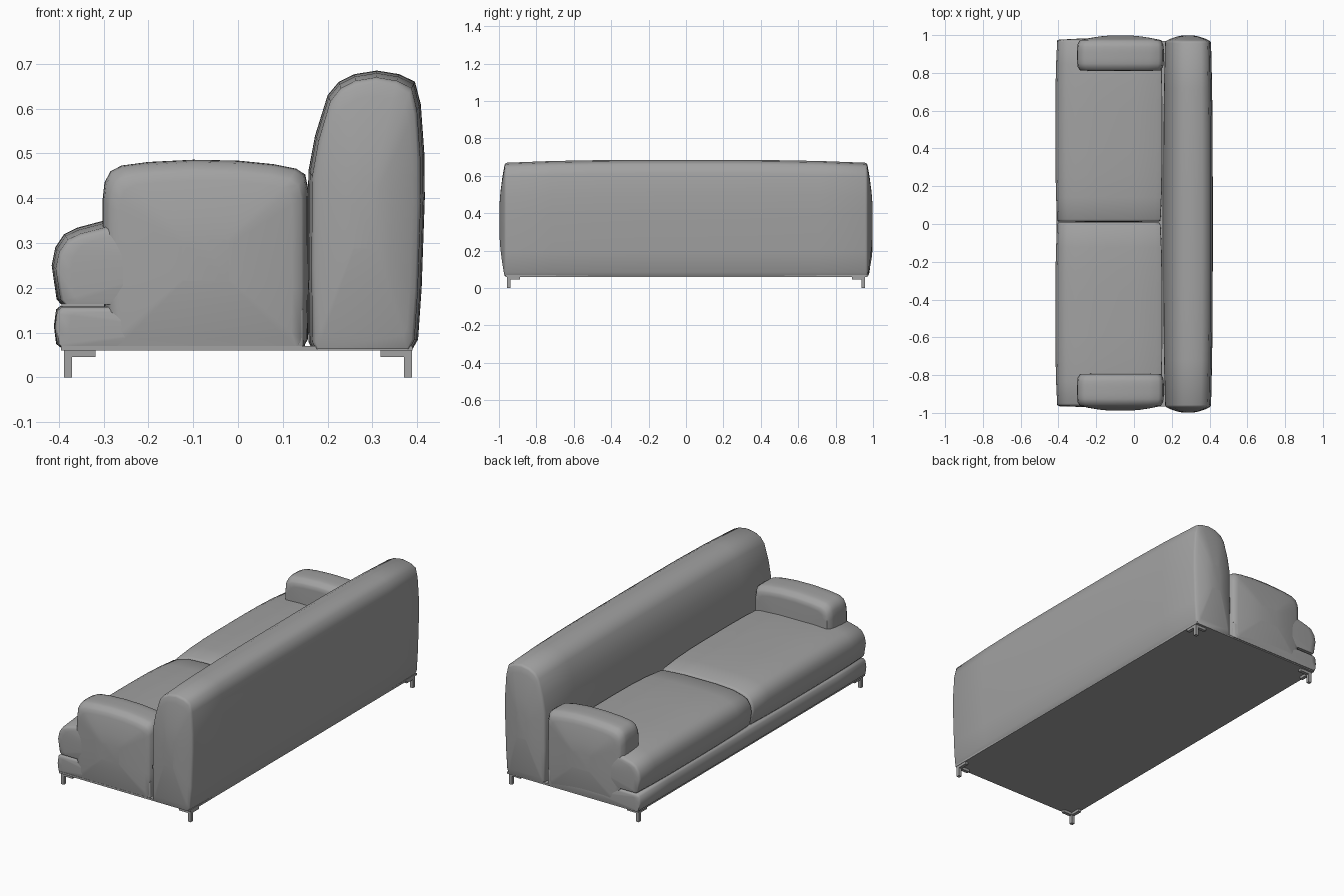
import bpy, bmesh, math

if "Cube" in bpy.data.objects:
    bpy.data.objects.remove(bpy.data.objects["Cube"])


def material(name, rgb):
    m = bpy.data.materials.new(name)
    m.use_nodes = True
    m.diffuse_color = (*rgb, 1)
    m.node_tree.nodes["Principled BSDF"].inputs["Base Color"].default_value = (*rgb, 1)
    return m


GREY = material("grey", (0.36, 0.36, 0.36))


def finish(name, bm, smooth=True):
    bmesh.ops.recalc_face_normals(bm, faces=bm.faces)
    me = bpy.data.meshes.new(name)
    bm.to_mesh(me)
    bm.free()
    ob = bpy.data.objects.new(name, me)
    bpy.context.collection.objects.link(ob)
    me.materials.append(GREY)
    if smooth:
        bpy.ops.object.select_all(action="DESELECT")
        ob.select_set(True)
        bpy.context.view_layer.objects.active = ob
        bpy.ops.object.shade_smooth_by_angle(angle=math.radians(50))
    return ob


def pillow(name, profile, y0, y1, puff0, puff1, edge=0.012, sag=0.015):
    """Sweep an x-z profile along y, with rounded rims and end faces that puff outwards."""
    xs, zs = [p[0] for p in profile], [p[1] for p in profile]
    cx, cz = (min(xs) + max(xs)) / 2, (min(zs) + max(zs)) / 2
    hx, hz = (max(xs) - min(xs)) / 2, (max(zs) - min(zs)) / 2
    a, b = y0 + puff0, y1 - puff1
    caps = (0.25, 0.5, 0.75, 0.9, 1)
    rings = [(a - puff0 * (1 - s * s), s, edge + sag) for s in caps]
    rings += [(a + edge * 0.3, 1, (edge + sag) * 0.75), (a + edge, 1, sag)]
    for i in range(1, 8):
        t = i / 8
        rings.append((a + edge + (b - a - 2 * edge) * t, 1, sag * (1 - math.sin(math.pi * t)) ** 2))
    rings += [(b - edge, 1, sag), (b - edge * 0.3, 1, (edge + sag) * 0.75)]
    rings += [(b + puff1 * (1 - s * s), s, edge + sag) for s in reversed(caps)]

    bm = bmesh.new()
    loops = []
    for y, s, inset in rings:
        # the bottom stays level; only the sides and the top draw in
        kx, kz = s * (hx - inset * 0.6) / hx, s * (hz - inset * 0.5) / hz
        drop = inset * 0.5
        loops.append([bm.verts.new((cx + (x - cx) * kx, y, cz - drop + (z - cz) * kz))
                      for x, z in profile])
    n = len(profile)
    for p, q in zip(loops, loops[1:]):
        for i in range(n):
            j = (i + 1) % n
            bm.faces.new((p[i], p[j], q[j], q[i]))
    bm.faces.new(loops[0])
    bm.faces.new(loops[-1])
    return finish(name, bm)


def box(bm, x0, x1, y0, y1, z0, z1):
    vs = bmesh.ops.create_cube(bm, size=1)["verts"]
    for v in vs:
        v.co.x = x1 if v.co.x > 0 else x0
        v.co.y = y1 if v.co.y > 0 else y0
        v.co.z = z1 if v.co.z > 0 else z0


# Backrest
back = [(0.165, 0.064), (0.157, 0.08), (0.155, 0.25), (0.157, 0.46), (0.172, 0.54),
        (0.2, 0.63), (0.225, 0.66), (0.26, 0.677), (0.31, 0.685), (0.36, 0.677),
        (0.395, 0.66), (0.408, 0.61), (0.416, 0.5), (0.417, 0.4), (0.41, 0.2),
        (0.402, 0.085), (0.39, 0.064)]
pillow("backrest", back, -1, 1, 0.03, 0.03)

# Arms
arm = [(-0.285, 0.066), (-0.296, 0.085), (-0.302, 0.25), (-0.302, 0.4), (-0.298, 0.435),
       (-0.285, 0.46), (-0.26, 0.473), (-0.2, 0.481), (-0.1, 0.486), (0, 0.484),
       (0.08, 0.476), (0.13, 0.466), (0.15, 0.453), (0.157, 0.42), (0.158, 0.2),
       (0.156, 0.085), (0.145, 0.066)]
pillow("left_arm", arm, 0.808, 1, 0.005, 0.027, 0.02, 0.006)
pillow("right_arm", arm, -0.99, -0.79, 0.027, 0.005, 0.02, 0.006)

# Seat cushions, running on underneath the arms
seat = [(-0.395, 0.163), (-0.405, 0.175), (-0.416, 0.25), (-0.408, 0.29), (-0.388, 0.32),
        (-0.36, 0.334), (-0.3, 0.35), (-0.2, 0.356), (0, 0.354), (0.12, 0.345),
        (0.148, 0.335), (0.15, 0.163)]
pillow("left_seat_cushion", seat, 0.011, 0.985, 0.002, 0.01)
pillow("right_seat_cushion", seat, -0.972, 0.009, 0.01, 0.002)

# Base frame and flat underside
base = [(-0.395, 0.066), (-0.406, 0.075), (-0.411, 0.115), (-0.406, 0.152), (-0.395, 0.161),
        (0.15, 0.161), (0.15, 0.066)]
pillow("base", base, -0.97, 0.983, 0.008, 0.008, 0.008, 0.004)
bm = bmesh.new()
box(bm, -0.395, 0.39, -0.965, 0.97, 0.06, 0.07)
finish("underside", bm, False)

# Corner legs: a post with two bracket arms
for sx, side in ((-1, "front"), (1, "back")):
    for sy, hand in ((-1, "right"), (1, "left")):
        bm = bmesh.new()
        ox, oy = sx * 0.388, sy * 0.957
        box(bm, *sorted((ox, ox - sx * 0.018)), *sorted((oy, oy - sy * 0.018)), 0, 0.06)
        box(bm, *sorted((ox, ox - sx * 0.07)), *sorted((oy, oy - sy * 0.018)), 0.046, 0.061)
        box(bm, *sorted((ox, ox - sx * 0.018)), *sorted((oy, oy - sy * 0.07)), 0.046, 0.061)
        finish(f"{side}_{hand}_leg", bm, False)
